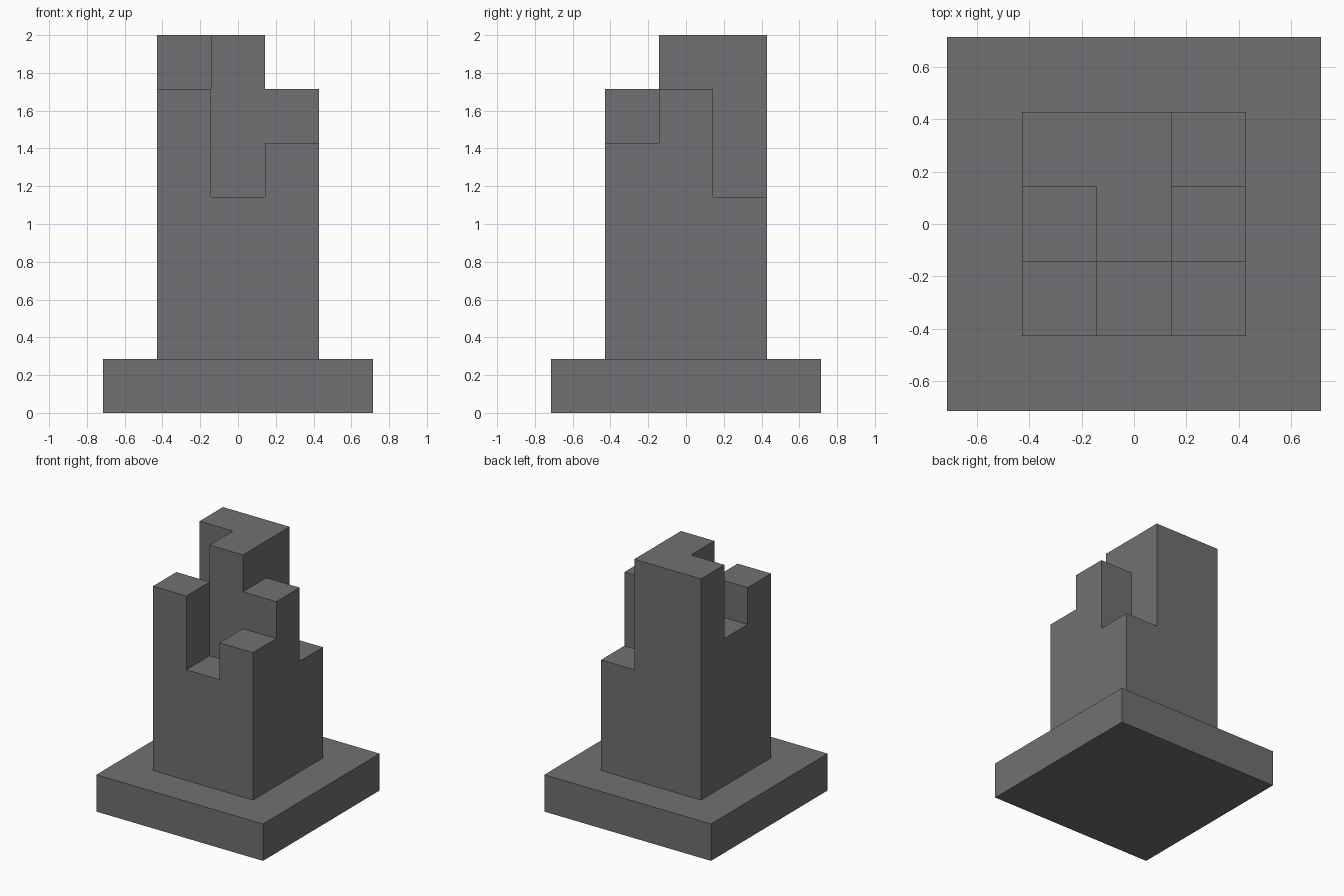
import bpy
import bmesh
from mathutils import Vector

if "Cube" in bpy.data.objects:
    bpy.data.objects.remove(bpy.data.objects["Cube"], do_unlink=True)

UNIT = 2 / 7  # everything sits on this module

stone = bpy.data.materials.new("dark_grey")
stone.use_nodes = True
stone.diffuse_color = (0.165, 0.160, 0.168, 1)
stone.node_tree.nodes["Principled BSDF"].inputs["Base Color"].default_value = stone.diffuse_color


def build_blocks(name, heights, floor):
    """Closed stepped solid from rows (front to back) of column heights."""
    n = len(heights)
    cells = {(x, y, z) for y, row in enumerate(heights)
             for x, top in enumerate(row) for z in range(floor, top)}
    bm = bmesh.new()
    for cell in cells:
        for axis in range(3):
            for side in (-1, 1):
                step = Vector((0, 0, 0))
                step[axis] = side
                if tuple(int(c + s) for c, s in zip(cell, step)) in cells:
                    continue
                # outward facing square on this exposed side
                u = Vector((0, 0, 0))
                u[(axis + 1) % 3] = 0.5
                v = step.cross(u)
                mid = Vector(cell) + Vector((0.5 - n / 2, 0.5 - n / 2, 0.5)) + step / 2
                corners = (mid - u - v, mid + u - v, mid + u + v, mid - u + v)
                bm.faces.new([bm.verts.new(c * UNIT) for c in corners])
    # weld and merge coplanar squares
    bmesh.ops.remove_doubles(bm, verts=bm.verts, dist=0.001)
    bmesh.ops.dissolve_limit(bm, angle_limit=0.02, verts=bm.verts, edges=bm.edges)
    mesh = bpy.data.meshes.new(name)
    bm.to_mesh(mesh)
    bm.free()
    mesh.materials.append(stone)
    obj = bpy.data.objects.new(name, mesh)
    bpy.context.collection.objects.link(obj)
    return obj


# Square plinth
build_blocks("base_slab", [[1] * 5] * 5, 0)

# Stepped tower
build_blocks("stepped_tower", [[6, 4, 5],
                               [5, 7, 6],
                               [7, 7, 4]], 1)
